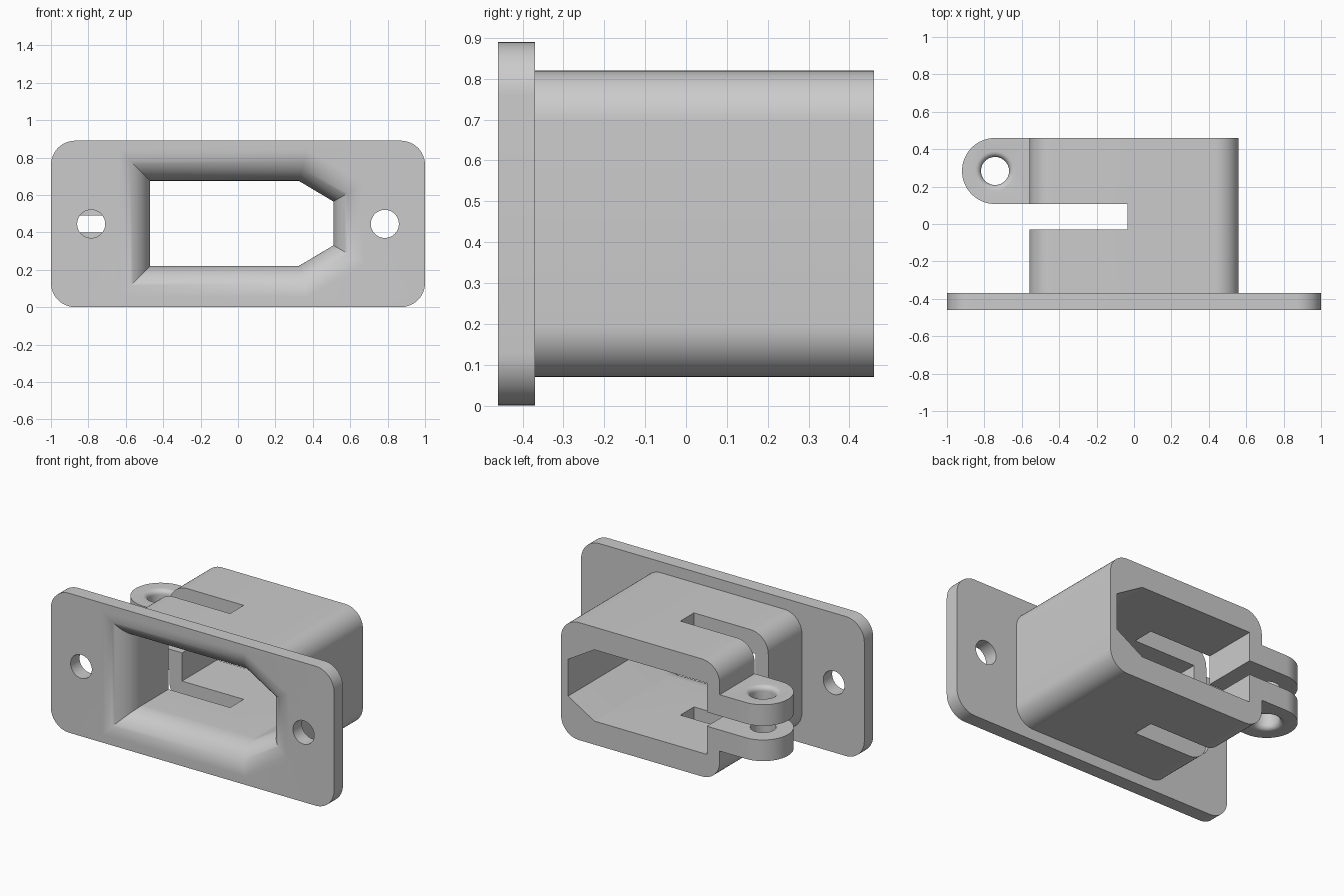
import bpy, bmesh
from math import sin, cos, pi, radians
from mathutils import Vector

if "Cube" in bpy.data.objects:
    bpy.data.objects.remove(bpy.data.objects["Cube"])

grey = bpy.data.materials.new("plain grey")
grey.use_nodes = True
grey.diffuse_color = (0.6, 0.6, 0.6, 1)
grey.node_tree.nodes["Principled BSDF"].inputs["Base Color"].default_value = (0.6, 0.6, 0.6, 1)


def loft(name, rings):
    """Solid skinned through matching rings of 3D points, capped at both ends."""
    bm = bmesh.new()
    loops = [[bm.verts.new(p) for p in ring] for ring in rings]
    n = len(loops[0])
    for a, b in zip(loops, loops[1:]):
        for i in range(n):
            j = (i + 1) % n
            bm.faces.new((a[i], a[j], b[j], b[i]))
    bm.faces.new(loops[0][::-1])
    bm.faces.new(loops[-1])
    bmesh.ops.recalc_face_normals(bm, faces=bm.faces)
    mesh = bpy.data.meshes.new(name)
    bm.to_mesh(mesh)
    bm.free()
    mesh.materials.append(grey)
    ob = bpy.data.objects.new(name, mesh)
    bpy.context.collection.objects.link(ob)
    return ob


def along_y(name, outline, y0, y1):
    return loft(name, [[(x, y, z) for x, z in outline] for y in (y0, y1)])


def block(name, x0, x1, y0, y1, z0, z1):
    return along_y(name, [(x0, z0), (x1, z0), (x1, z1), (x0, z1)], y0, y1)


def arc(cx, cy, r, start, end, steps):
    angles = [radians(start + (end - start) * i / steps) for i in range(steps + 1)]
    return [(cx + r * cos(a), cy + r * sin(a)) for a in angles]


def rounded_rect(x, z0, z1, r):
    corners = [(x - r, z1 - r), (r - x, z1 - r), (r - x, z0 + r), (x - r, z0 + r)]
    return [p for k, (cx, cz) in enumerate(corners)
            for p in arc(cx, cz, r, 90 * k, 90 * k + 90, 12)]


def offset(outline, d):
    """Mitred outward offset of a counter-clockwise outline."""
    result = []
    pts = [Vector(p) for p in outline]
    for i, p in enumerate(pts):
        e1 = (p - pts[i - 1]).normalized()
        e2 = (pts[(i + 1) % len(pts)] - p).normalized()
        n1, n2 = Vector((e1.y, -e1.x)), Vector((e2.y, -e2.x))
        result.append(p + (n1 + n2) * d / (1 + n1.dot(n2)))
    return result


def finish(ob, cutters):
    bpy.ops.object.select_all(action='DESELECT')
    bpy.context.view_layer.objects.active = ob
    ob.select_set(True)
    for c in cutters:
        mod = ob.modifiers.new("cut", 'BOOLEAN')
        mod.operation = 'DIFFERENCE'
        mod.solver = 'EXACT'
        mod.object = c
        bpy.ops.object.modifier_apply(modifier=mod.name)
    bpy.ops.object.shade_smooth_by_angle(angle=radians(30))


FRONT, STEP, BACK, MID = -0.46, -0.37, 0.46, 0.445

# Cavity cutter: six-sided bore with a rounded flare at the front
bore = [(-0.47, 0.22), (0.325, 0.22), (0.51, 0.33), (0.51, 0.565), (0.325, 0.675), (-0.47, 0.675)]
FLARE = 0.17
sections = [(FRONT - 0.05, FLARE)]
for i in range(17):
    t = pi / 2 * i / 16
    sections.append((FRONT + FLARE * (1 - cos(t)), FLARE * (1 - sin(t))))
sections.append((BACK + 0.1, 0))
cavity = loft("cavity_cutter", [[(p.x, y, p.y) for p in offset(bore, d)] for y, d in sections])

# Clamp cutters: slot across the housing and gap between the ears
slot = block("slot_cutter", -0.7, -0.035, -0.03, 0.107, -0.1, 1.0)
gap = block("gap_cutter", -1.0, -0.40, 0.05, 0.6, 0.40, 0.49)

# Mounting plate with two screw holes
holes = [along_y("screw_hole_cutter", arc(s * 0.785, MID, 0.075, 0, 352.5, 47), -0.6, -0.2)
         for s in (-1, 1)]
plate = along_y("mounting_plate", rounded_rect(1.0, 0, 0.89, 0.13), FRONT, STEP)
finish(plate, [cavity] + holes)

# Socket housing
housing = along_y("socket_housing", rounded_rect(0.56, 0.07, 0.82, 0.125), STEP, BACK)
finish(housing, [cavity, slot, gap])

# Clamp ears with a bolt hole rounded at its outer rims
EAR_X, EAR_Y, EAR_R = -0.743, 0.2835, 0.1765
LOW, HIGH, RIM, BOLT = 0.265, 0.625, 0.03, 0.075
lower_rim = [(LOW + RIM * (1 - cos(t)), BOLT + RIM * (1 - sin(t)))
             for t in [pi / 2 * i / 6 for i in range(7)]]
profile = [(LOW - 0.05, BOLT + RIM)] + lower_rim
profile += [(LOW + HIGH - z, r) for z, r in reversed(profile)]
bolt = loft("bolt_hole_cutter", [[(x, y, z) for x, y in arc(EAR_X, EAR_Y, r, 0, 352.5, 47)]
                                 for z, r in profile])
ear = arc(EAR_X, EAR_Y, EAR_R, 90, 270, 32)
ear = [(-0.55, BACK)] + ear + [(-0.55, 0.107)]
for name, z0, z1 in (("lower_clamp_ear", LOW, 0.40), ("upper_clamp_ear", 0.49, HIGH)):
    finish(loft(name, [[(x, y, z) for x, y in ear] for z in (z0, z1)]), [bolt])

# Remove the cutters
for c in [cavity, slot, gap, bolt] + holes:
    bpy.data.objects.remove(c)
